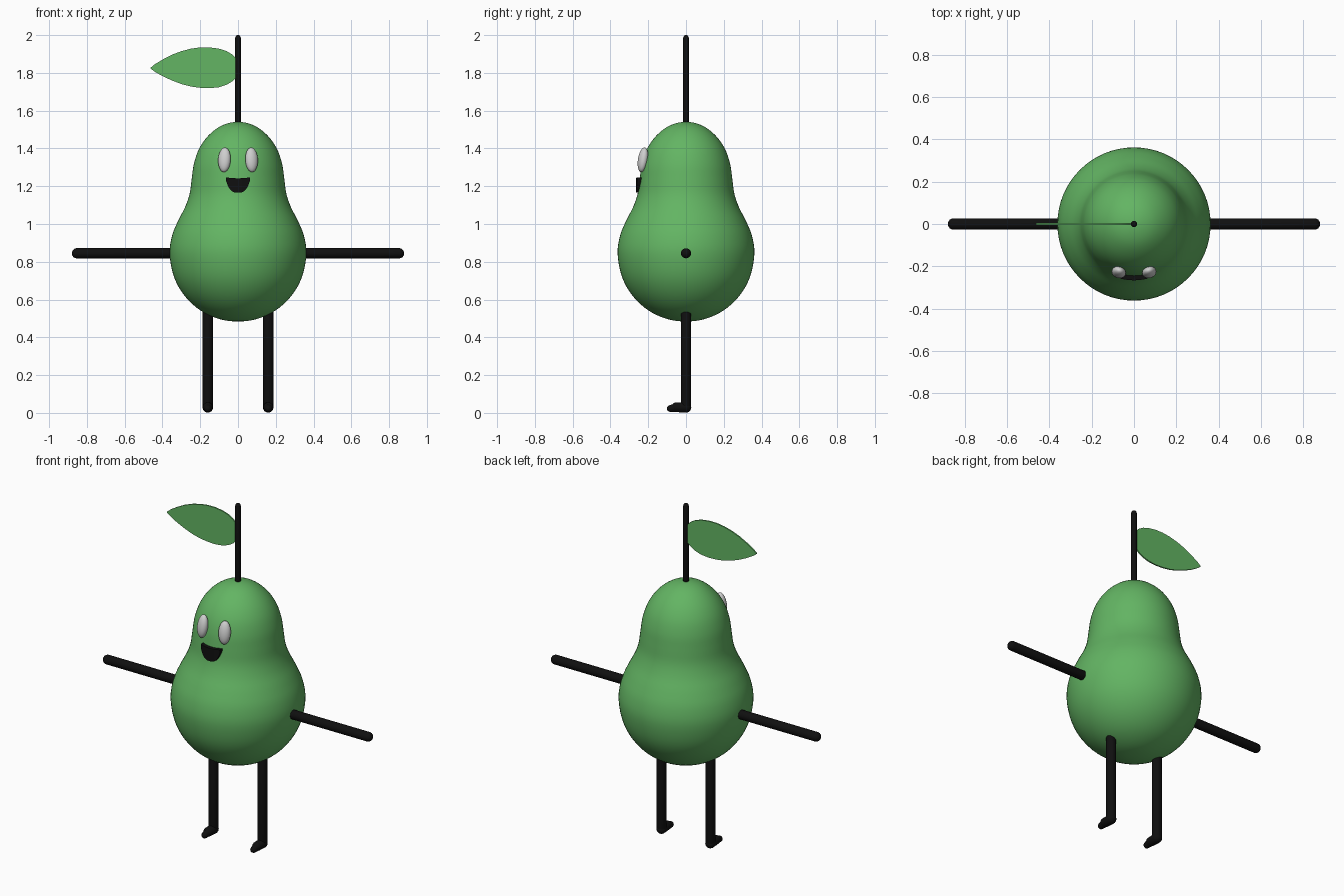
import bpy, bmesh, math
from mathutils import Vector, Matrix

cube = bpy.data.objects.get("Cube")
if cube:
    bpy.data.objects.remove(cube, do_unlink=True)


def material(name, r, g, b):
    mat = bpy.data.materials.new(name)
    mat.use_nodes = True
    mat.diffuse_color = (r, g, b, 1)
    bsdf = next(n for n in mat.node_tree.nodes if n.type == 'BSDF_PRINCIPLED')
    bsdf.inputs["Base Color"].default_value = (r, g, b, 1)
    return mat


GREEN = material("pear green", 0.125, 0.46, 0.125)
BLACK = material("soft black", 0.005, 0.005, 0.005)
WHITE = material("eye white", 0.62, 0.62, 0.62)


def finish(name, bm, mat):
    bmesh.ops.recalc_face_normals(bm, faces=bm.faces)
    mesh = bpy.data.meshes.new(name)
    bm.to_mesh(mesh)
    bm.free()
    mesh.materials.append(mat)
    mesh.polygons.foreach_set("use_smooth", [True] * len(mesh.polygons))
    mesh.set_sharp_from_angle(angle=math.radians(40))
    obj = bpy.data.objects.new(name, mesh)
    bpy.context.scene.collection.objects.link(obj)
    return obj


def capsule(name, a, b, r0, r1, mat):
    """Round-ended rod from a to b, radius r0 at a and r1 at b."""
    a, b = Vector(a), Vector(b)
    bm = bmesh.new()
    bmesh.ops.create_uvsphere(bm, u_segments=20, v_segments=11, radius=1)
    for v in bm.verts:
        upper = v.co.z > 0
        v.co *= r1 if upper else r0
        v.co.z += (b - a).length if upper else 0
    turn = (b - a).to_track_quat('Z', 'Y').to_matrix().to_4x4()
    bm.transform(Matrix.Translation(a) @ turn)
    return finish(name, bm, mat)


def plate(name, columns, front, depth, mat):
    """Upright plate from (x, low z, high z) columns; front(x) gives its y."""
    bm = bmesh.new()
    pairs = [(bm.verts.new((x, front(x), lo)), bm.verts.new((x, front(x), hi)))
             for x, lo, hi in columns]
    for (a, b), (c, d) in zip(pairs, pairs[1:]):
        bm.faces.new((a, c, d, b))
    ext = bmesh.ops.extrude_face_region(bm, geom=bm.faces[:], use_keep_orig=True)
    moved = [g for g in ext["geom"] if isinstance(g, bmesh.types.BMVert)]
    bmesh.ops.translate(bm, verts=moved, vec=(0, depth, 0))
    return finish(name, bm, mat)


def smooth_profile(pts, steps=4):
    """Catmull-Rom through (radius, z) points, mirrored past both poles."""
    p = [Vector(q) for q in pts]
    p = [Vector((-p[1].x, p[1].y))] + p + [Vector((-p[-2].x, p[-2].y))]
    out = []
    for a, b, c, d in zip(p, p[1:], p[2:], p[3:]):
        for i in range(steps):
            t = i / steps
            out.append(0.5 * (2 * b + (c - a) * t + (2 * a - 5 * b + 4 * c - d) * t ** 2
                              + (3 * b - a - 3 * c + d) * t ** 3))
    return out + [p[-2]]


# Body: lathed pear
outline = [(0, 0.484), (0.1, 0.497), (0.2, 0.543), (0.283, 0.62), (0.339, 0.72),
           (0.362, 0.84), (0.35, 0.935), (0.318, 1.015), (0.28, 1.09),
           (0.256, 1.16), (0.245, 1.24), (0.233, 1.32), (0.205, 1.4),
           (0.155, 1.47), (0.085, 1.522), (0, 1.541)]
bm = bmesh.new()
verts = [bm.verts.new((q.x, 0, q.y)) for q in smooth_profile(outline)]
edges = [bm.edges.new(pair) for pair in zip(verts, verts[1:])]
bmesh.ops.spin(bm, geom=verts + edges, cent=(0, 0, 0), axis=(0, 0, 1),
               angle=math.tau, steps=64, use_duplicate=False)
bmesh.ops.remove_doubles(bm, verts=bm.verts, dist=0.0005)
finish("body", bm, GREEN)

# Stem and leaf
capsule("stem", (0, 0, 1.48), (0, 0, 1.985), 0.015, 0.015, BLACK)
leaf = [(-0.462, 1.822, 1.828), (-0.44, 1.806, 1.846), (-0.4, 1.783, 1.87),
        (-0.35, 1.76, 1.896), (-0.3, 1.741, 1.915), (-0.25, 1.728, 1.928),
        (-0.2, 1.721, 1.935), (-0.15, 1.719, 1.935), (-0.1, 1.724, 1.928),
        (-0.06, 1.737, 1.915), (-0.03, 1.755, 1.897), (0, 1.785, 1.865)]
plate("leaf", leaf, lambda x: -0.004, 0.008, GREEN)

# Mouth: open grin wrapped around the head
mouth = []
for i in range(-8, 9):
    u = i / 8
    low = 1.166 + 0.062 * abs(u) ** 3.2
    mouth.append((0.063 * u, low, 1.242 + 0.005 * u * u))
plate("mouth", mouth, lambda x: -math.sqrt(0.266 ** 2 - x * x), 0.05, BLACK)

# Paired parts
for side, s in (("left", 1), ("right", -1)):
    bm = bmesh.new()
    bmesh.ops.create_uvsphere(bm, u_segments=24, v_segments=16, radius=1)
    bm.transform(Matrix.Translation((0.072 * s, -0.228, 1.34))
                 @ Matrix.Rotation(0.3 * s, 4, 'Z') @ Matrix.Rotation(-0.16, 4, 'X')
                 @ Matrix.Diagonal((0.034, 0.026, 0.066, 1)))
    finish(side + "_eye", bm, WHITE)

    capsule(side + "_arm", (0.32 * s, 0, 0.845), (0.853 * s, 0, 0.845),
            0.027, 0.027, BLACK)
    x = 0.16 * s
    capsule(side + "_leg", (x, 0, 0.56), (x, 0, 0.035), 0.027, 0.027, BLACK)
    capsule(side + "_heel", (x, 0, 0.033), (x, -0.05, 0.034), 0.028, 0.026, BLACK)
    capsule(side + "_toe", (x, -0.04, 0.034), (x, -0.083, 0.027), 0.026, 0.018, BLACK)
    # Flatten the soles onto the ground
    for part in ("_heel", "_toe", "_leg"):
        for v in bpy.data.objects[side + part].data.vertices:
            v.co.z = max(v.co.z - 0.004, 0)
